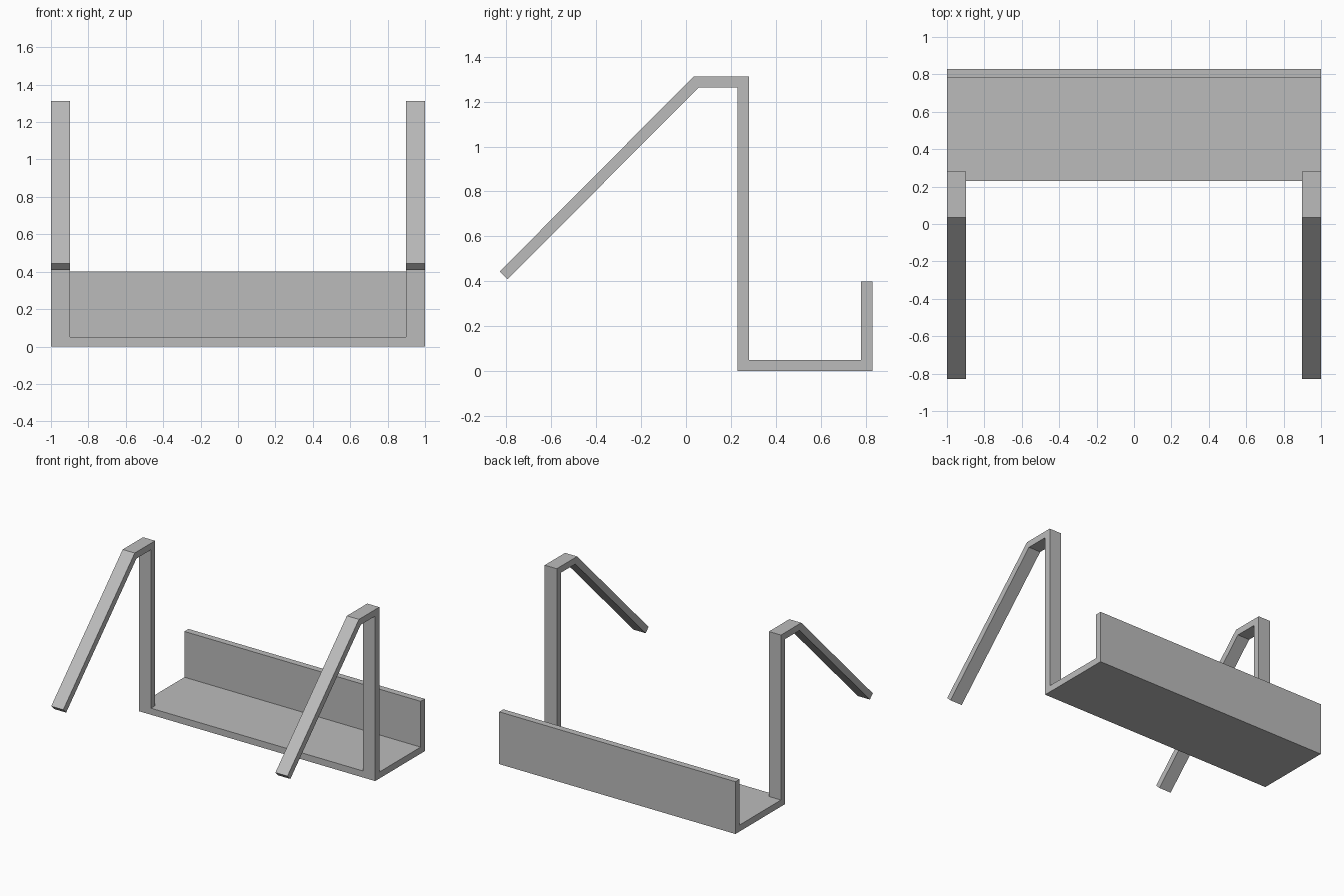
import bpy, bmesh, math

if "Cube" in bpy.data.objects:
    bpy.data.objects.remove(bpy.data.objects["Cube"])

W, ARM = 1.0, 0.898          # half width, inner edge of each arm
Y0, Y1, T = 0.23, 0.83, 0.05  # tray front, tray back, sheet thickness

# Tray cross-section (y, z): floor, back lip, and a foot strip for the arms
tray = [(Y0, 0), (Y1, 0), (Y1, 0.4), (Y1 - T, 0.4), (Y1 - T, T), (Y0 + T, T), (Y0, T)]
# Arm stations as (inner, outer) points: top of post, knee, tip
arm = [((Y0, 1.262), (Y0 + T, 1.312)),
       ((0.055, 1.262), (0.034, 1.312)),
       ((-0.795, 0.408), (-0.83, 0.443))]

bm = bmesh.new()
rings = [[bm.verts.new((x, y, z)) for y, z in tray] for x in (-W, -ARM, ARM, W)]
feet = []
n = len(tray)
for band, (a, b) in enumerate(zip(rings, rings[1:])):
    for i in range(n):
        j = (i + 1) % n
        f = bm.faces.new((a[i], a[j], b[j], b[i]))
        if i == n - 2 and band != 1:
            feet.append(f)
bm.faces.new(rings[0])
bm.faces.new(rings[-1])

# Grow each arm from its foot strip along the bent path
for face in feet:
    front = {v for v in face.verts if v.co.y < Y0 + T / 2}
    for inner, outer in arm:
        pairs = [(v.co.x, v in front) for v in face.verts]
        res = bmesh.ops.extrude_face_region(bm, geom=[face])["geom"]
        new = [g for g in res if isinstance(g, bmesh.types.BMFace)][0]
        if face.is_valid:
            bm.faces.remove(face)
        is_front = {k for k in new.verts
                    if any((k.co - f.co).length < 1e-6 for f in front)}
        for v in new.verts:
            v.co.y, v.co.z = inner if v in is_front else outer
        face, front = new, is_front

bmesh.ops.recalc_face_normals(bm, faces=bm.faces)
bmesh.ops.dissolve_limit(bm, angle_limit=math.radians(0.5),
                         verts=bm.verts, edges=bm.edges)

mesh = bpy.data.meshes.new("tray_with_arms")
bm.to_mesh(mesh)
bm.free()
obj = bpy.data.objects.new("tray_with_arms", mesh)
bpy.context.collection.objects.link(obj)

# Plain grey
grey = bpy.data.materials.new("grey")
grey.diffuse_color = (0.5, 0.5, 0.5, 1)
grey.use_nodes = True
grey.node_tree.nodes["Principled BSDF"].inputs["Base Color"].default_value = grey.diffuse_color
mesh.materials.append(grey)
